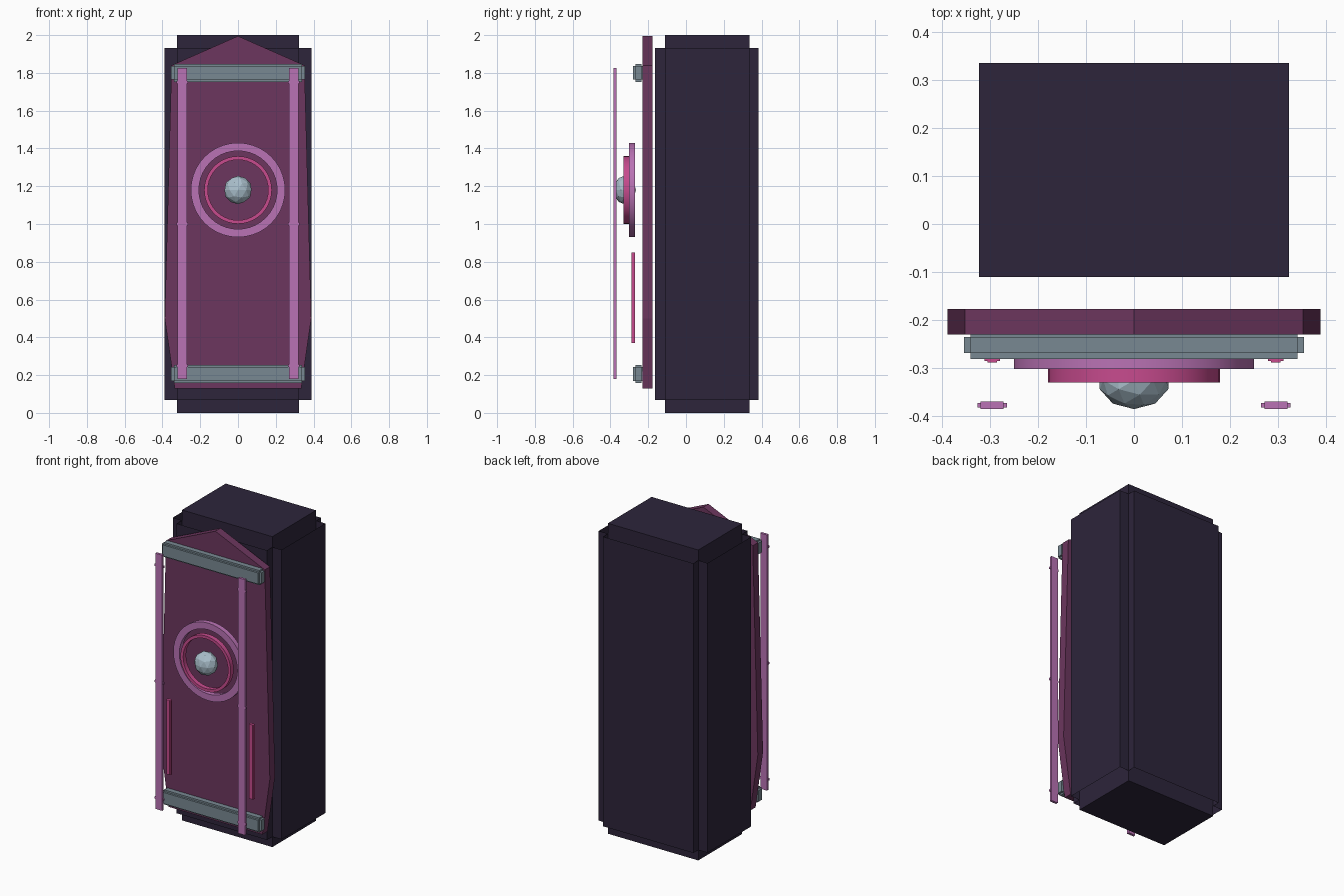
import bpy, bmesh, math
from mathutils import Matrix

cube = bpy.data.objects.get("Cube")
if cube:
    bpy.data.objects.remove(cube, do_unlink=True)


def material(name, rgb):
    m = bpy.data.materials.new(name)
    m.use_nodes = True
    m.diffuse_color = (*rgb, 1)
    m.node_tree.nodes["Principled BSDF"].inputs["Base Color"].default_value = (*rgb, 1)
    return m


DARK = material("dark violet", (0.026, 0.018, 0.043))
PLUM = material("plum", (0.15, 0.037, 0.112))
PINK = material("orchid pink", (0.49, 0.17, 0.46))
MAGENTA = material("magenta", (0.57, 0.07, 0.27))
STEEL = material("steel grey", (0.19, 0.25, 0.29))
PALE = material("pale blue grey", (0.4, 0.52, 0.6))


def finish(name, bm, mat, smooth=False):
    bmesh.ops.recalc_face_normals(bm, faces=bm.faces)
    me = bpy.data.meshes.new(name)
    bm.to_mesh(me)
    bm.free()
    me.materials.append(mat)
    if smooth:
        me.shade_smooth()
        me.set_sharp_from_angle(angle=math.radians(35))
    ob = bpy.data.objects.new(name, me)
    bpy.context.collection.objects.link(ob)
    return ob


def add_box(bm, x, y, z):
    """Box from three (low, high) ranges."""
    mid = [(a + b) / 2 for a, b in (x, y, z)]
    size = [b - a for a, b in (x, y, z)]
    mat = Matrix.Translation(mid) @ Matrix.Diagonal((*size, 1))
    bmesh.ops.create_cube(bm, size=1, matrix=mat)


def boxes(name, mat, *ranges):
    bm = bmesh.new()
    for r in ranges:
        add_box(bm, *r)
    return finish(name, bm, mat)


def prism(name, points, direction, mat, caps=True):
    """Extrude a closed outline along a vector."""
    bm = bmesh.new()
    face = bm.faces.new([bm.verts.new(p) for p in points])
    out = bmesh.ops.extrude_face_region(bm, geom=[face], use_keep_orig=True)
    moved = [v for v in out["geom"] if isinstance(v, bmesh.types.BMVert)]
    bmesh.ops.translate(bm, verts=moved, vec=direction)
    if not caps:
        ends = [f for f in bm.faces if len(f.verts) > 4]
        bmesh.ops.delete(bm, geom=ends, context="FACES_ONLY")
    return finish(name, bm, mat)


def ring(name, outer, inner, front, back, mat, centre_z=1.18, n=40):
    """Flat ring with square section, axis along y."""
    bm = bmesh.new()
    section = ((outer, front), (outer, back), (inner, back), (inner, front))
    loops = []
    for i in range(n):
        a = 2 * math.pi * i / n
        loops.append([bm.verts.new((r * math.cos(a), y, centre_z + r * math.sin(a)))
                      for r, y in section])
    for i in range(n):
        p, q = loops[i], loops[(i + 1) % n]
        for k in range(4):
            j = (k + 1) % 4
            bm.faces.new((p[k], p[j], q[j], q[k]))
    return finish(name, bm, mat, smooth=True)


# Cabinet: tall core inside an open sleeve with notched corners
IX, OX = 0.322, 0.388
IY0, IY1, OY0, OY1 = -0.11, 0.335, -0.165, 0.385
boxes("cabinet_core", DARK, ((-IX, IX), (IY0, IY1), (0, 2)))
half = [(IX, OY0), (IX, IY0), (OX, IY0), (OX, IY1), (IX, IY1), (IX, OY1)]
outline = half + [(-x, y) for x, y in reversed(half)]
prism("cabinet_sleeve", [(x, y, 0.067) for x, y in outline], (0, 0, 1.866), DARK, caps=False)

# Pointed front panel
side = [(0.335, 0.13), (0.388, 0.5), (0.352, 1.84)]
panel = side + [(0, 1.995)] + [(-x, z) for x, z in reversed(side)]
prism("front_panel", [(x, -0.177, z) for x, z in panel], (0, -0.053, 0), PLUM)

# Cross straps with stepped edges
for name, z in (("lower_strap", 0.206), ("upper_strap", 1.8)):
    boxes(name, STEEL,
          ((-0.354, 0.354), (-0.268, -0.235), (z - 0.036, z + 0.036)),
          ((-0.34, 0.34), (-0.281, -0.226), (z - 0.036, z + 0.036)),
          ((-0.34, 0.34), (-0.268, -0.235), (z - 0.047, z + 0.047)))

# Rails and light strips on both sides
for label, s in (("left", 1), ("right", -1)):
    def span(w):
        return (s * 0.295 - w, s * 0.295 + w)
    nubs = [(span(0.031), (-0.382, -0.372), (z - 0.007, z + 0.007))
            for z in (0.25, 1.0, 1.75)]
    boxes(label + "_rail", PINK, (span(0.024), (-0.385, -0.369), (0.18, 1.827)), *nubs)
    boxes(label + "_light_strip", MAGENTA,
          (span(0.016), (-0.285, -0.272), (0.37, 0.85)),
          (span(0.01), (-0.288, -0.269), (0.37, 0.85)))

# Round emblem: two rings and a central knob
ring("outer_ring", 0.25, 0.207, -0.302, -0.27, PINK)
ring("inner_ring", 0.179, 0.16, -0.33, -0.3, MAGENTA)
bm = bmesh.new()
knob = Matrix.Translation((0, -0.325, 1.18)) @ Matrix.Diagonal((0.075, 0.06, 0.075, 1))
bmesh.ops.create_icosphere(bm, subdivisions=2, radius=1, matrix=knob)
finish("centre_knob", bm, PALE)
